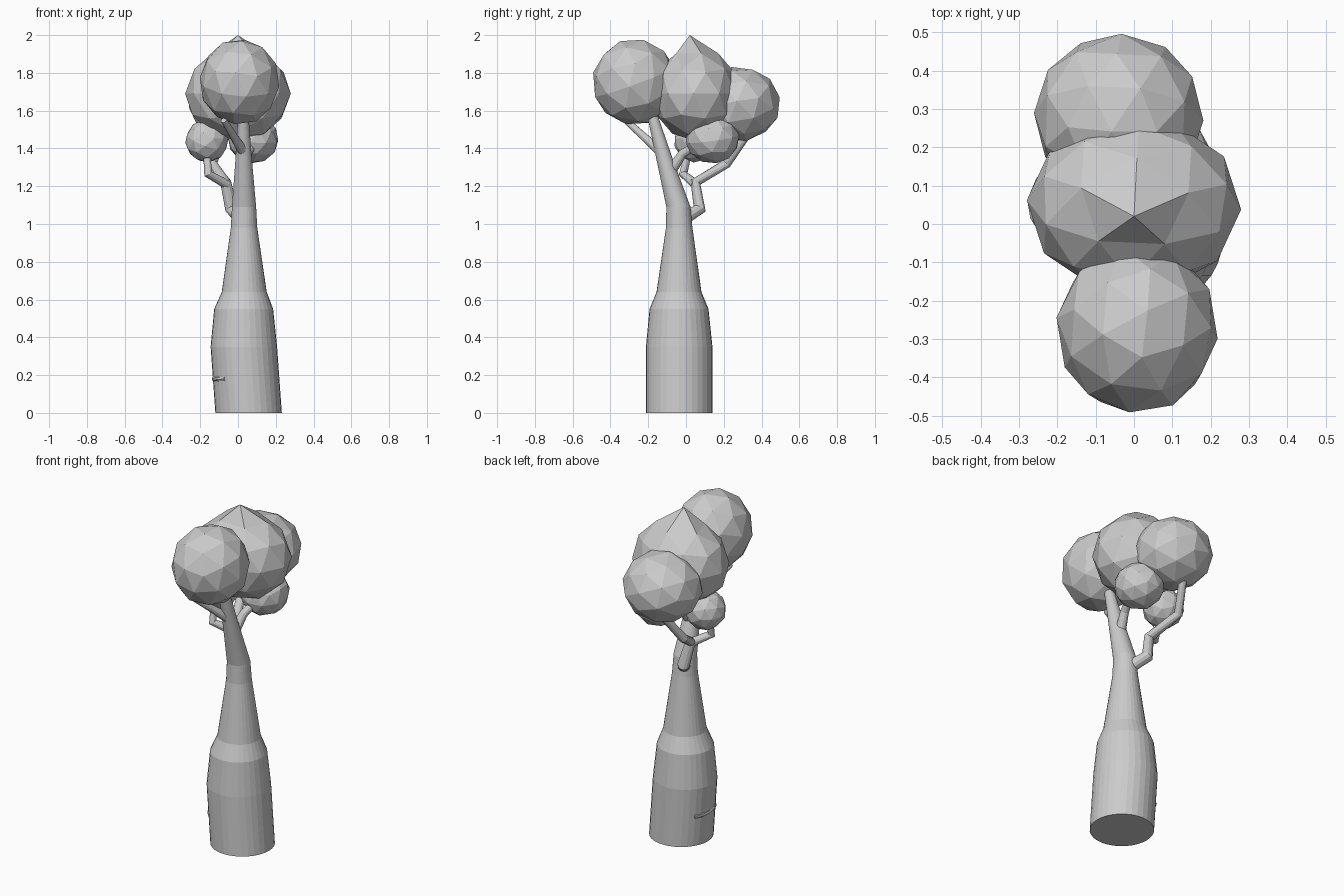
import bpy, bmesh, math
from mathutils import Vector, Matrix, Euler

if "Cube" in bpy.data.objects:
    bpy.data.objects.remove(bpy.data.objects["Cube"])

grey = bpy.data.materials.new("plain_grey")
grey.diffuse_color = (0.6, 0.6, 0.6, 1)
grey.use_nodes = True
grey.node_tree.nodes["Principled BSDF"].inputs["Base Color"].default_value = grey.diffuse_color


def finish(name, bm):
    bmesh.ops.recalc_face_normals(bm, faces=bm.faces)
    me = bpy.data.meshes.new(name)
    bm.to_mesh(me)
    bm.free()
    me.materials.append(grey)
    ob = bpy.data.objects.new(name, me)
    bpy.context.collection.objects.link(ob)
    return ob


def tube(name, rings, sides, level=False):
    """Capped tube through (x, y, z, radius) rings; level keeps rings horizontal."""
    bm = bmesh.new()
    pts = [Vector(r[:3]) for r in rings]
    loops = []
    for i, r in enumerate(rings):
        into = (pts[i] - pts[max(i - 1, 0)]).normalized()
        out = (pts[min(i + 1, len(pts) - 1)] - pts[i]).normalized()
        d = (into + out).normalized()
        q = Vector((0, 0, 1)).rotation_difference(Vector((0, 0, 1)) if level else d)
        loops.append([bm.verts.new(pts[i] + q @ Vector((
            r[3] * math.cos(2 * math.pi * k / sides),
            r[3] * math.sin(2 * math.pi * k / sides), 0))) for k in range(sides)])
    for a, b in zip(loops, loops[1:]):
        for k in range(sides):
            n = (k + 1) % sides
            bm.faces.new((a[k], a[n], b[n], b[k]))
    bm.faces.new(loops[0][::-1])
    bm.faces.new(loops[-1])
    return finish(name, bm)


def blob(name, centre, size, turn=(0, 0, 0), tip=None):
    """Faceted ball, turned then stretched; tip moves the topmost vertex."""
    bm = bmesh.new()
    bmesh.ops.create_icosphere(bm, subdivisions=2, radius=1)
    rot = Euler([math.radians(t) for t in turn]).to_matrix().to_4x4()
    bm.transform(Matrix.Translation(centre) @ Matrix.Diagonal((*size, 1)) @ rot)
    if tip:
        max(bm.verts, key=lambda v: v.co.z).co = tip
    return finish(name, bm)


# Bottle-shaped trunk, bending forward near the top
tube("trunk", [
    (0.056, -0.036, 0.00, 0.176), (0.031, -0.036, 0.35, 0.176),
    (0.030, -0.037, 0.55, 0.156), (0.033, -0.037, 0.64, 0.119),
    (0.032, -0.036, 0.98, 0.070), (0.032, -0.040, 1.09, 0.064),
    (0.030, -0.115, 1.35, 0.043), (0.028, -0.165, 1.53, 0.031),
    (0.025, -0.190, 1.62, 0.026)], 32, level=True)

# Scar wrapped round the left side of the trunk
arc = [math.radians(a) for a in range(145, 231, 17)]
tube("trunk_scar", [
    (0.043 + 0.167 * math.cos(a), -0.036 + 0.167 * math.sin(a), 0.18, 0.015)
    for a in arc], 8)

# Branches
tube("back_branch", [
    (0.02, -0.01, 1.03, 0.036), (-0.035, 0.072, 1.08, 0.034),
    (-0.065, 0.050, 1.22, 0.029), (-0.135, 0.215, 1.32, 0.025),
    (-0.08, 0.32, 1.47, 0.022), (-0.06, 0.34, 1.53, 0.019)], 12)
tube("left_twig", [
    (-0.06, 0.05, 1.21, 0.026), (-0.158, -0.015, 1.265, 0.023),
    (-0.165, 0.01, 1.37, 0.019)], 12)
tube("front_branch", [
    (0.03, -0.13, 1.38, 0.029), (-0.02, -0.22, 1.46, 0.021),
    (-0.075, -0.32, 1.55, 0.017)], 12)
tube("right_branch", [
    (0.03, -0.08, 1.28, 0.030), (0.05, -0.02, 1.37, 0.024),
    (0.08, 0.07, 1.43, 0.02)], 12)

# Foliage clumps
blob("front_foliage", (0.008, -0.272, 1.752), (0.213, 0.226, 0.23), (20, 0, 10))
blob("main_foliage", (0.0, 0.05, 1.69), (0.28, 0.232, 0.25), (0, 0, 15),
     tip=(0.0, 0.02, 2.0))
blob("back_foliage", (-0.04, 0.28, 1.635), (0.222, 0.22, 0.2), (25, 15, 40))
blob("left_foliage", (-0.165, 0.05, 1.44), (0.115, 0.115, 0.115), (15, 20, 0))
blob("right_foliage", (0.08, 0.14, 1.45), (0.136, 0.144, 0.13), (10, 0, 30))
